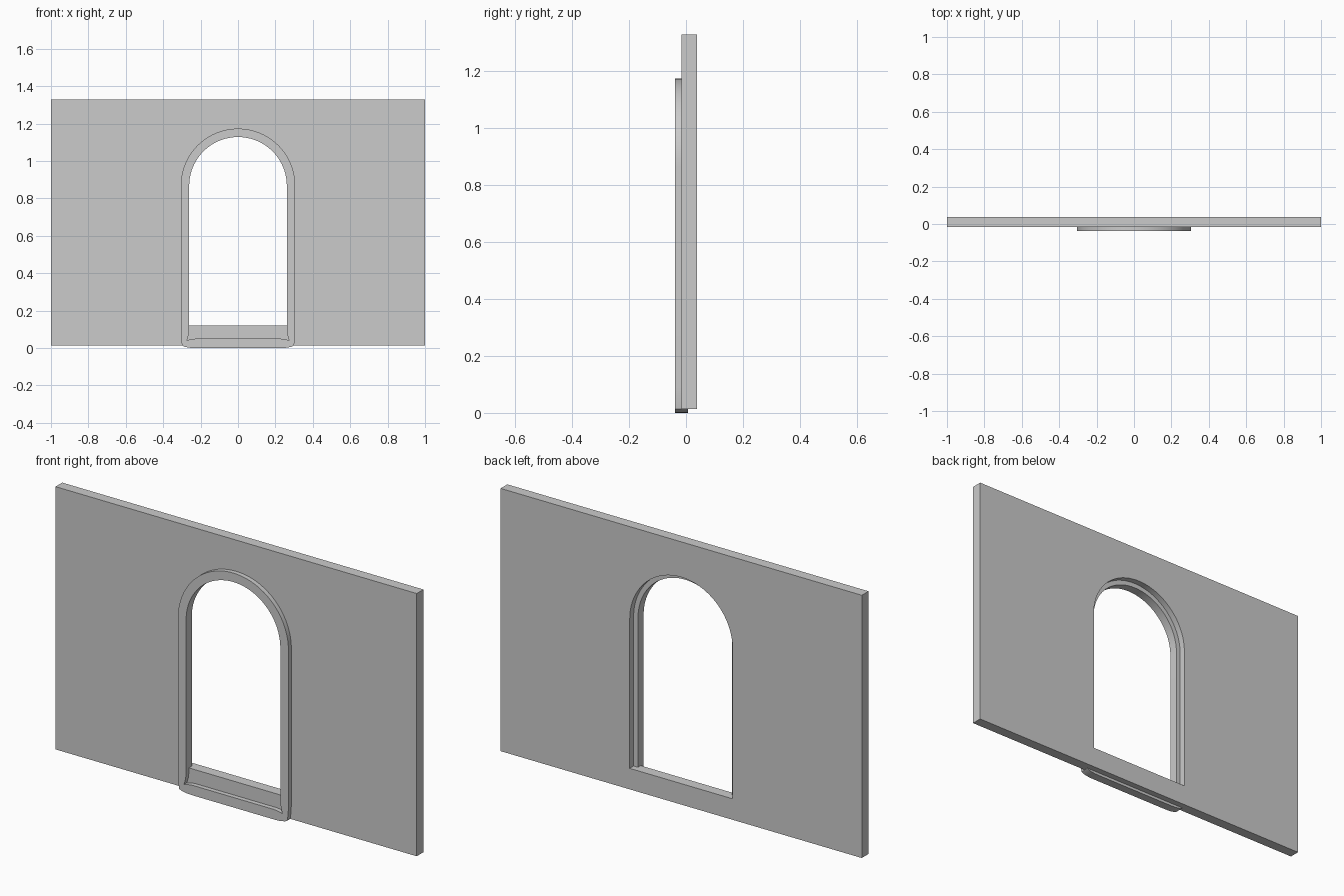
import bpy
from math import sin, cos, pi, radians

if "Cube" in bpy.data.objects:
    bpy.data.objects.remove(bpy.data.objects["Cube"])

SPRING = 0.867   # height where the arch starts


def arch(r, foot, n=48):
    """Closed symmetric outline: half circle on straight jambs, then the foot points of the left side."""
    top = [(r * cos(pi * i / n), SPRING + r * sin(pi * i / n)) for i in range(n + 1)]
    return top + foot + [(-x, z) for x, z in reversed(foot)]


def plate(name, loops, y0, y1):
    """Extrude outlines (outer loop, then holes) in the xz plane from y0 to y1."""
    cu = bpy.data.curves.new(name, 'CURVE')
    cu.dimensions = '2D'
    cu.fill_mode = 'BOTH'
    cu.extrude = (y1 - y0) / 2
    for pts in loops:
        sp = cu.splines.new('POLY')
        sp.points.add(len(pts) - 1)
        for p, (x, z) in zip(sp.points, pts):
            p.co = (x, z, 0, 1)
        sp.use_cyclic_u = True
    ob = bpy.data.objects.new(name, cu)
    bpy.context.collection.objects.link(ob)
    ob.location.y = (y0 + y1) / 2
    ob.rotation_euler.x = radians(90)
    bpy.ops.object.select_all(action='DESELECT')
    ob.select_set(True)
    bpy.context.view_layer.objects.active = ob
    bpy.ops.object.convert(target='MESH')
    bpy.ops.object.transform_apply(location=True, rotation=True, scale=True)
    bpy.ops.object.mode_set(mode='EDIT')
    bpy.ops.mesh.select_all(action='SELECT')
    bpy.ops.mesh.remove_doubles(threshold=0.00005)
    bpy.ops.mesh.normals_make_consistent(inside=False)
    bpy.ops.object.mode_set(mode='OBJECT')
    bpy.ops.object.shade_smooth_by_angle(angle=radians(30))
    return bpy.context.object


# Wall panel with the arched opening
plate("wall", [[(-1, 0.014), (1, 0.014), (1, 1.329), (-1, 1.329)],
               arch(0.285, [(-0.285, 0.119)])], -0.015, 0.038)

# Raised surround, with softened outer corners and pinched inner corners at the foot
outer = arch(0.306, [(-0.306, 0.09), (-0.304, 0.045), (-0.299, 0.013), (-0.285, 0.006), (-0.255, 0.001), (-0.225, 0.0)])
inner = arch(0.261, [(-0.261, 0.1), (-0.264, 0.07), (-0.273, 0.041), (-0.25, 0.047), (-0.225, 0.05)])
plate("door_surround", [outer, inner], -0.038, 0.007)
